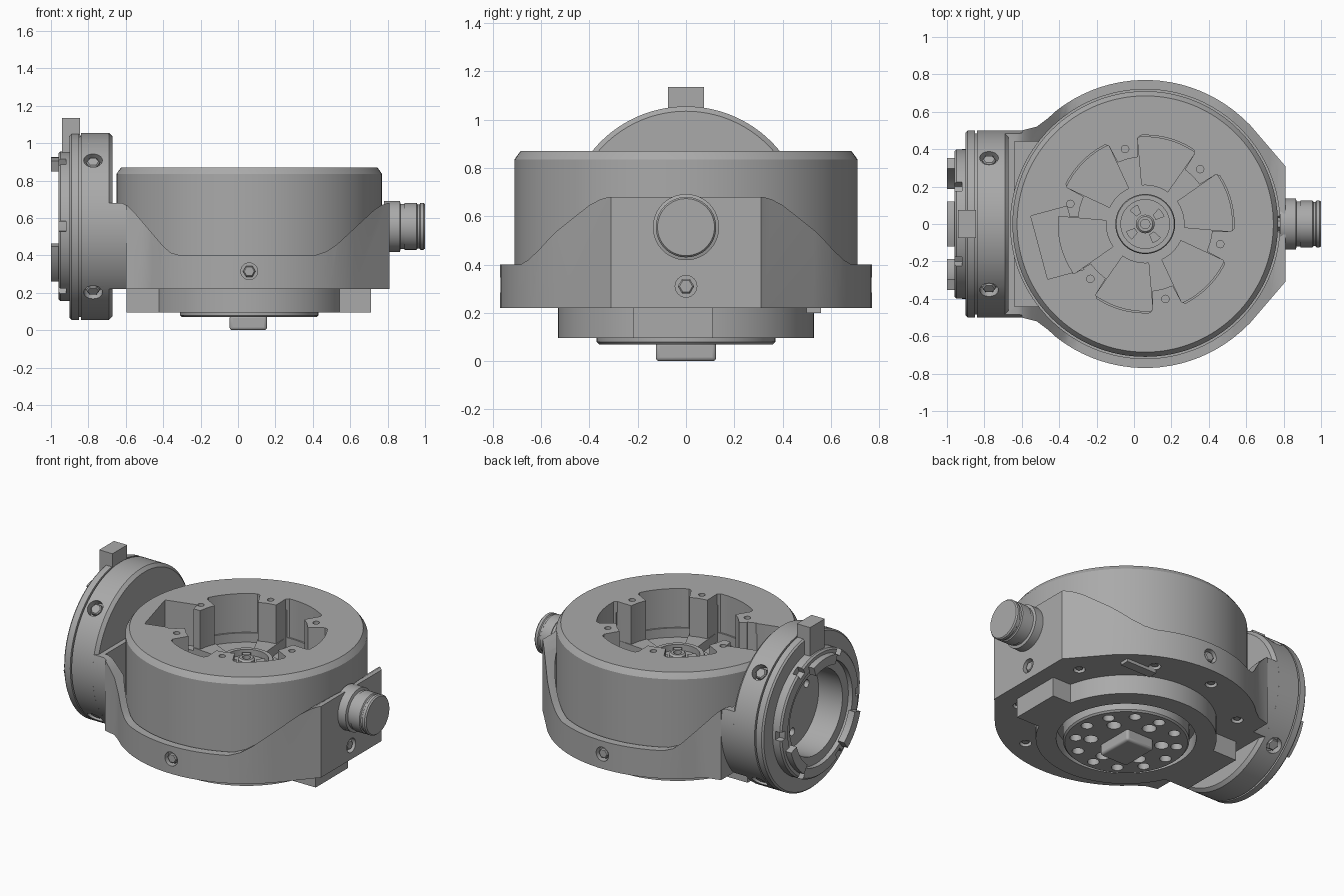
import bpy, bmesh
from math import sin, cos, radians, pi
from mathutils import Matrix, Vector

if "Cube" in bpy.data.objects:
    bpy.data.objects.remove(bpy.data.objects["Cube"], do_unlink=True)

metal = bpy.data.materials.new("grey_metal")
metal.use_nodes = True
grey = (0.40, 0.40, 0.40, 1)
metal.diffuse_color = grey
metal.node_tree.nodes["Principled BSDF"].inputs["Base Color"].default_value = grey

CX, AXIS_Z = 0.06, 0.555
UPRIGHT = Matrix.Translation((CX, 0, 0))
SIDEWAYS = Matrix.Translation((0, 0, AXIS_Z)) @ Matrix.Rotation(pi / 2, 4, 'Y')
ALONG_Y = Matrix.Rotation(pi / 2, 4, 'X')


def make(name, bm, place):
    bmesh.ops.recalc_face_normals(bm, faces=bm.faces)
    bm.transform(place)
    mesh = bpy.data.meshes.new(name)
    bm.to_mesh(mesh)
    bm.free()
    mesh.materials.append(metal)
    obj = bpy.data.objects.new(name, mesh)
    bpy.context.collection.objects.link(obj)
    return obj


def lathe(name, profile, place=UPRIGHT, n=96):
    """Turn (radius, height) points round local z and cap both ends."""
    bm = bmesh.new()
    rings = [[bm.verts.new((r * cos(2 * pi * i / n), r * sin(2 * pi * i / n), h))
              for i in range(n)] for r, h in profile]
    for a, b in zip(rings, rings[1:]):
        for i in range(n):
            j = (i + 1) % n
            bm.faces.new((a[i], a[j], b[j], b[i]))
    bm.faces.new(rings[0])
    bm.faces.new(rings[-1])
    return make(name, bm, place)


def prism(name, outline, low, high, place=UPRIGHT):
    bm = bmesh.new()
    ends = [[bm.verts.new((x, y, h)) for x, y in outline] for h in (low, high)]
    n = len(outline)
    for i in range(n):
        j = (i + 1) % n
        bm.faces.new((ends[0][i], ends[0][j], ends[1][j], ends[1][i]))
    for end in ends:
        bm.faces.new(end)
    return make(name, bm, place)


def rod(name, r, low, high, place=UPRIGHT, n=64):
    return lathe(name, [(r, low), (r, high)], place, n)


def box(name, x0, x1, y0, y1, z0, z1, place=Matrix()):
    return prism(name, [(x0, y0), (x1, y0), (x1, y1), (x0, y1)], z0, z1, place)


def polar(r, deg):
    return r * cos(radians(deg)), r * sin(radians(deg))


def sector(r0, r1, mid, half, steps=16):
    angles = [mid - half + 2 * half * i / steps for i in range(steps + 1)]
    return [polar(r1, a) for a in angles] + [polar(r0, a) for a in reversed(angles)]


def combine(obj, others, operation='DIFFERENCE'):
    for other in others:
        mod = obj.modifiers.new("join", 'BOOLEAN')
        mod.operation, mod.object, mod.solver = operation, other, 'EXACT'
    graph = bpy.context.evaluated_depsgraph_get()
    graph.update()
    obj_mesh = bpy.data.meshes.new_from_object(obj.evaluated_get(graph))
    obj.modifiers.clear()
    obj.data = obj_mesh
    for other in others:
        bpy.data.objects.remove(other, do_unlink=True)


def aim(pos, direction):
    turn = Vector(direction).to_track_quat('Z', 'Y').to_matrix().to_4x4()
    return Matrix.Translation(pos) @ turn


def bolts(target, places, r, depth=0.05):
    """Sink a round recess at each place and seat a hex bolt in it."""
    combine(target, [rod("recess", r, -depth, 0.06, p, 24) for p in places])
    for p in places:
        lathe(target.name + "_bolt", [(r * .75, -depth), (r * .75, -depth * .35), (r * .6, -depth * .2)], p, 6)


# Main drum, with a lobed pocket, floor wells and a side chute
drum = lathe("drum", [(0.70, 0.25), (0.71, 0.26), (0.71, 0.835), (0.70, 0.85), (0.685, 0.87)], n=128)
POSTS = [45 + 60 * i for i in range(6)]
lobes = []
for a in POSTS:
    lobes += [polar(0.36, a - 9), polar(0.36, a), polar(0.36, a + 9)]
    lobes += [polar(0.46, a + 10)] + [polar(0.475, a + 12 + 3 * k) for k in range(13)] + [polar(0.46, a + 50)]
chute_place = UPRIGHT @ Matrix.Rotation(radians(195), 4, 'Z')
combine(drum, [prism("pocket", lobes, 0.62, 1),
               box("chute", 0.38, 0.58, -0.20, 0.15, 0.60, 1, chute_place)])
combine(drum, [prism("well", sector(0.21, 0.465, a + 30, 20), 0.56, 0.8) for a in POSTS])
combine(drum, [rod("post_hole", 0.02, 0.8, 1, UPRIGHT @ Matrix.Translation((*polar(0.415, a), 0)), 16)
               for a in POSTS])

# Hub in the drum pocket
hub = lathe("hub_ring", [(0.13, 0.63), (0.13, 0.67), (0.155, 0.67), (0.16, 0.66), (0.16, 0.60)])
lathe("hub_screw", [(0.05, 0.6), (0.05, 0.67), (0.04, 0.68), (0.025, 0.68), (0.025, 0.65)], n=24)
for a in (35, 125, 215, 305):
    prism("hub_tab", sector(0.06, 0.11, a, 14, 4), 0.61, 0.66)

# Cradle: round shell with a flat nose and a square shoulder, sloped along the top
side = [(0.75, 0.31), (0.74, 0.32), (0.56, 0.53)] + [polar(0.77, a) for a in range(48, 132, 4)]
side += [(-0.52, 0.565), (-0.58, 0.52), (-0.66, 0.50)]
outline = side + [(x, -y) for x, y in reversed(side)]
cradle = prism("cradle", outline, 0.22, 0.68)
neck = rod("neck", 0.5, -0.69, -0.52, SIDEWAYS, 96)
combine(neck, [box("trim", -1, 0, -1, 1, 0.68, 2), box("trim", -1, 0, -1, 1, -1, 0.221)])
combine(cradle, [neck], 'UNION')
dip = [(-0.62, 0.68), (-0.59, 0.665), (-0.55, 0.625), (-0.40, 0.45), (-0.36, 0.415), (-0.31, 0.40),
       (0.41, 0.40), (0.47, 0.42), (0.53, 0.46), (0.73, 0.645), (0.77, 0.67), (0.80, 0.68),
       (0.80, 1), (-0.62, 1)]
combine(cradle, [prism("dip", dip, -1, 1, ALONG_Y), rod("bore", 0.72, 0.30, 1, n=128),
                 box("gap", -0.64, -0.3, -0.44, 0.44, 0.32, 1)])
bolts(cradle, [aim((CX, -0.77, 0.315), (0, -1, 0)), aim((CX, 0.77, 0.315), (0, 1, 0)),
               aim((0.81, 0, 0.31), (1, 0, 0))], 0.045, 0.04)
bolts(cradle, [aim((CX + 0.65 * cos(radians(a)), 0.65 * sin(radians(a)), 0.22), (0, 0, -1))
               for a in (25, 65, 100, 140, 220, 260, 295, 335)], 0.035, 0.04)

# Side flange: stepped turning with a deep bore
flange = lathe("side_flange", [
    (0.27, -0.76), (0.27, -0.93), (0.33, -0.93), (0.33, -0.96), (0.39, -0.96), (0.40, -0.95),
    (0.40, -0.90), (0.49, -0.90), (0.50, -0.89), (0.50, -0.85), (0.485, -0.85), (0.485, -0.84),
    (0.50, -0.84), (0.50, -0.69), (0.48, -0.67)], SIDEWAYS, 128)
combine(flange, [prism("notch", sector(0.36, 0.45, a, 4, 4), -1, -0.92, SIDEWAYS)
                 for a in (30, 90, 150, 210, 270, 330)])
combine(flange, [rod("bore_hole", 0.025, -0.8, -0.72,
                     SIDEWAYS @ Matrix.Translation((*polar(0.17, a), 0)), 16) for a in (0, 120, 240)])
rim = [(0, cos(radians(a)), sin(radians(a))) for a in (45, 135, 225, 315)]
bolts(flange, [aim((-0.775, 0.5 * d[1], AXIS_Z + 0.5 * d[2]), d) for d in rim], 0.05)
for mid, half in ((180, 19), (55, 18), (-55, 18)):
    prism("flange_lug", sector(0.31, 0.37, mid, half, 8), -1, -0.955, SIDEWAYS)
box("flange_key", -0.94, -0.845, -0.075, 0.075, 0.95, 1.135)

# Cable connector on the nose
lathe("connector", [(0.137, 0.78), (0.137, 0.865), (0.12, 0.87), (0.12, 0.89), (0.125, 0.89), (0.125, 0.955),
                    (0.118, 0.96), (0.118, 0.97), (0.125, 0.975), (0.125, 0.992), (0.118, 1.0)], SIDEWAYS, 64)

# Base mount under the cradle with two flat ears and an open ring
mount = rod("base_mount", 0.53, 0.095, 0.225, n=128)
combine(mount, [box("ear", 0.3, 0.71, -0.22, 0.11, 0.095, 0.225),
                box("ear", -0.595, -0.2, -0.22, 0.22, 0.095, 0.225)], 'UNION')
combine(mount, [rod("bore", 0.41, 0, 0.19, n=96)])

# Perforated output disc and its square boss
disc = lathe("output_disc", [(0.37, 0.20), (0.37, 0.08), (0.36, 0.07)])
holes = [(0.21, 30 + 60 * i, 0.042) for i in range(6)] + [(0.30, 30 * i, 0.035) for i in range(12)]
combine(disc, [rod("hole", r, 0, 0.15, UPRIGHT @ Matrix.Translation((*polar(d, a), 0)), 20)
               for d, a, r in holes])
boss = box("centre_boss", -0.045, 0.155, -0.125, 0.125, 0, 0.08)
bevel = boss.modifiers.new("rounding", 'BEVEL')
bevel.width, bevel.segments = 0.015, 3
box("cradle_pad", 0.30, 0.52, 0.50, 0.56, 0.20, 0.23)

# Smooth the round surfaces and keep the machined edges crisp
bpy.ops.object.select_all(action='DESELECT')
for obj in bpy.context.scene.objects:
    if obj.type == 'MESH':
        obj.select_set(True)
        bpy.context.view_layer.objects.active = obj
bpy.ops.object.shade_smooth_by_angle(angle=radians(30))
